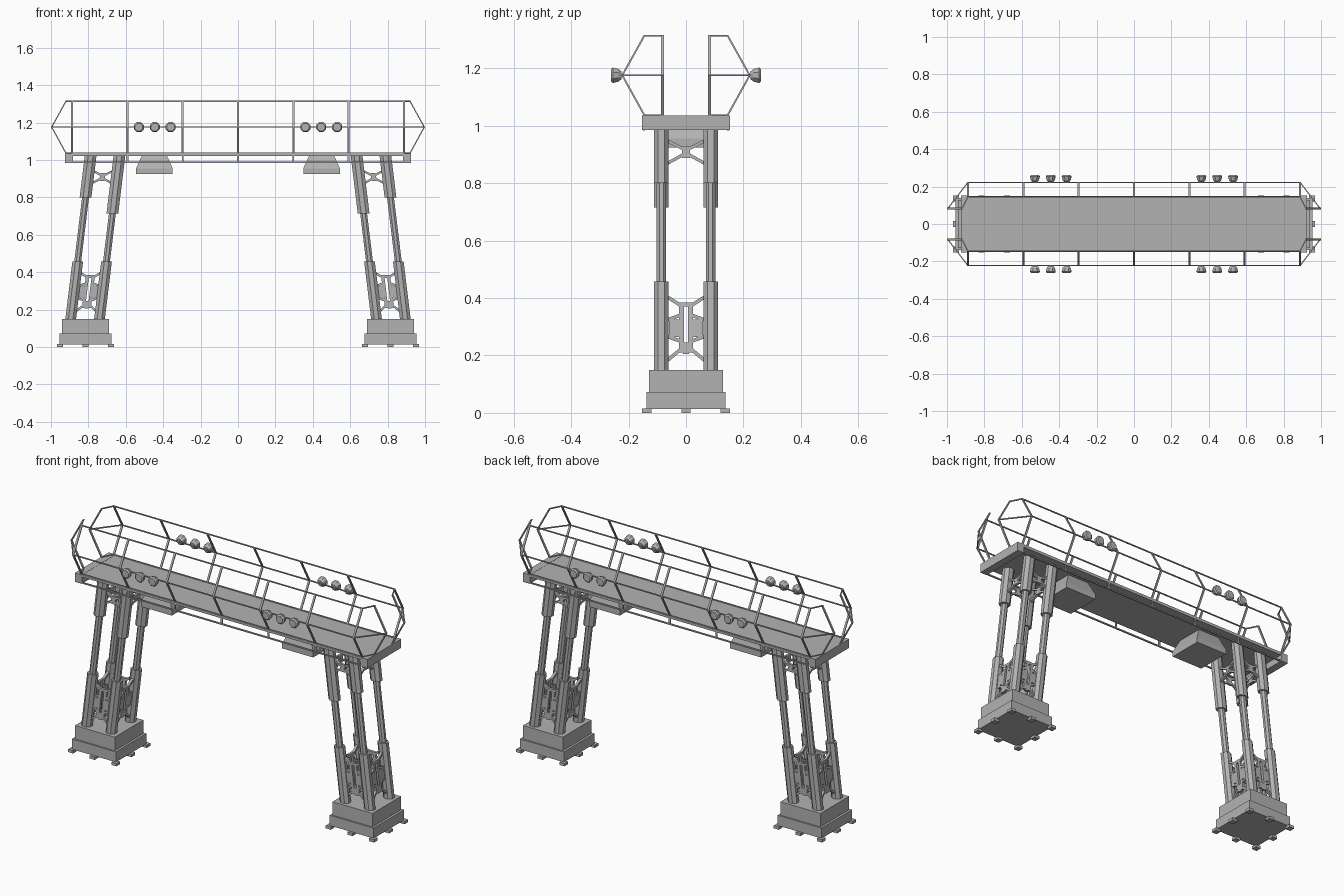
import bpy, bmesh, math
from mathutils import Vector

cube = bpy.data.objects.get("Cube")
if cube:
    bpy.data.objects.remove(cube, do_unlink=True)

grey = bpy.data.materials.new("steel grey")
grey.use_nodes = True
COLOUR = (0.45, 0.45, 0.45, 1)
grey.diffuse_color = COLOUR
grey.node_tree.nodes["Principled BSDF"].inputs["Base Color"].default_value = COLOUR


def finish(bm, name):
    bmesh.ops.dissolve_limit(bm, angle_limit=0.01, verts=bm.verts, edges=bm.edges)
    bmesh.ops.recalc_face_normals(bm, faces=bm.faces)
    mesh = bpy.data.meshes.new(name)
    bm.to_mesh(mesh)
    bm.free()
    mesh.materials.append(grey)
    bpy.context.collection.objects.link(bpy.data.objects.new(name, mesh))


def hull(bm, points):
    verts = [bm.verts.new(p) for p in points]
    bmesh.ops.convex_hull(bm, input=verts)


def box(bm, x0, x1, y0, y1, z0, z1):
    hull(bm, [(x, y, z) for x in (x0, x1) for y in (y0, y1) for z in (z0, z1)])


def beam(bm, p, q, side, wide, thick):
    # Rectangular bar from p to q; wide is measured along the side direction
    p, q = Vector(p), Vector(q)
    d = (q - p).normalized()
    up = d.cross(Vector(side)).normalized()
    across = up.cross(d)
    p, q = p - d * thick * 0.3, q + d * thick * 0.3
    hull(bm, [e + across * a * wide / 2 + up * b * thick / 2
              for e in (p, q) for a in (-1, 1) for b in (-1, 1)])


def path(bm, points, side, wide, thick):
    for p, q in zip(points, points[1:]):
        beam(bm, p, q, side, wide, thick)


# Deck with chamfered corners, end beams and lower side rails
bm = bmesh.new()
hull(bm, [(sx * x, sy * y, z) for sx in (-1, 1) for sy in (-1, 1)
          for x, y in ((0.925, 0.08), (0.888, 0.15)) for z in (1.022, 1.035)])
finish(bm, "deck")

POSTS = [i * 0.2957 for i in range(-3, 4)]
bm = bmesh.new()
for s in (-1, 1):
    x = s * 0.903
    box(bm, x - 0.022, x + 0.022, -0.153, 0.153, 0.985, 1.036)
    beam(bm, (-0.9, s * 0.146, 0.988), (0.9, s * 0.146, 0.988), (0, 1, 0), 0.008, 0.007)
    for x in POSTS:
        beam(bm, (x, s * 0.146, 0.988), (x, s * 0.146, 1.03), (1, 0, 0), 0.01, 0.006)
finish(bm, "deck_frame")

# Bulging guard rails, one on each long side, wrapping around the ends
LEVELS = [(1.037, 0.145, 0.888, 0.92), (1.176, 0.222, 0.888, 0.996), (1.314, 0.145, 0.888, 0.92)]
for s, name in ((-1, "front_railing"), (1, "back_railing")):
    bm = bmesh.new()
    for z, y, x, end in LEVELS:
        path(bm, [(-end, s * 0.082, z), (-x, s * y, z), (x, s * y, z), (end, s * 0.082, z)],
             (0, 0, 1), 0.006, 0.006)
    for x in POSTS:
        path(bm, [(x, s * y, z) for z, y, _, _ in LEVELS], (1, 0, 0), 0.011, 0.006)
    for e in (-1, 1):
        path(bm, [(e * end, s * 0.082, z) for z, _, _, end in LEVELS], (0, 1, 0), 0.011, 0.006)
    finish(bm, name)

# Round lamps in groups of three on the middle rails
bm = bmesh.new()
for sx in (-1, 1):
    for sy in (-1, 1):
        for x in (0.36, 0.445, 0.53):
            pts = []
            for y, r in ((0.225, 0.015), (0.235, 0.024), (0.255, 0.029), (0.262, 0.022)):
                for k in range(8):
                    a = math.tau * (k + 0.5) / 8
                    pts.append((sx * x + r * math.cos(a), sy * y, 1.176 + r * math.sin(a)))
            hull(bm, pts)
finish(bm, "lamps")

# Hoppers below the deck
bm = bmesh.new()
for s in (-1, 1):
    hull(bm, [(s * 0.447 + a * w, b * d, z) for a in (-1, 1) for b in (-1, 1)
              for w, d, z in ((0.064, 0.075, 1.03), (0.098, 0.1, 0.955), (0.098, 0.1, 0.925))])
finish(bm, "hoppers")


# Towers: u runs along x from the tower axis, which leans inwards
def lean(s, u, v, z):
    return Vector((s * (0.8175 - 0.122 * (z - 0.15) - u), v, z))


def tube(bm, s, u, v, z0, z1, ru, rv):
    pts = []
    for z in (z0, z1):
        for k in range(8):
            a = math.tau * (k + 0.5) / 8
            pts.append(lean(s, u + ru * math.cos(a), v + rv * math.sin(a), z))
    hull(bm, pts)


LEG_U, LEG_V = 0.077, 0.086


def brace(bm, s, place, side, arms, plates):
    # place maps a distance across the face and a height to a point
    for m in (-1, 1):
        for a, za, b, zb, w in arms:
            beam(bm, place(m * a, za), place(m * b, zb), side, 0.014, w)
        for a, b, z0, z1 in plates:
            off = Vector(side) * 0.007
            hull(bm, [place(m * c, z) + off * k for c in (a, b) for z in (z0, z1) for k in (-1, 1)])


LOW_ARMS = [(0.02, 0.375, 0.062, 0.402, 0.012), (0.02, 0.22, 0.062, 0.185, 0.012),
            (0.02, 0.34, 0.062, 0.325, 0.012), (0.02, 0.25, 0.062, 0.265, 0.012)]
LOW_PLATES = [(0.007, 0.024, 0.21, 0.385), (0, 0.01, 0.37, 0.385), (0, 0.01, 0.205, 0.245),
              (0.02, 0.06, 0.265, 0.325)]
TOP_ARMS = [(0, 0.915, 0.06, 0.945, 0.011), (0, 0.905, 0.06, 0.872, 0.011)]
TOP_PLATES = [(0, 0.014, 0.888, 0.93)]

for s, name in ((-1, "right"), (1, "left")):
    # Stepped footing with eight pads
    bm = bmesh.new()
    cx = s * 0.815
    box(bm, cx - 0.126, cx + 0.126, -0.129, 0.129, 0.07, 0.15)
    box(bm, cx - 0.139, cx + 0.139, -0.138, 0.138, 0.014, 0.073)
    for i in (-1, 0, 1):
        for j in (-1, 0, 1):
            if i or j:
                x, y = cx + i * 0.137, j * 0.137
                box(bm, x - 0.016, x + 0.016, y - 0.016, y + 0.016, 0, 0.016)
    finish(bm, name + "_footing")

    # Four legs, each a thin post between two sleeves
    bm = bmesh.new()
    for i in (-1, 1):
        for v in (-LEG_V, LEG_V):
            u = i * LEG_U
            tube(bm, s, u, v, 0.14, 1.025, 0.02, 0.018)
            tube(bm, s, u, v, 0.14, 0.458, 0.031, 0.028)
            tube(bm, s, u, v, 0.80 if i < 0 else 0.715, 1.025, 0.034, 0.028)
    finish(bm, name + "_tower_legs")

    # Braces on all four faces of the tower
    bm = bmesh.new()
    for m in (-1, 1):
        across_y = lambda c, z: lean(s, m * LEG_U, c, z)
        across_x = lambda c, z: lean(s, c * 1.0, m * LEG_V, z)
        for place, side in ((across_y, (1, 0, 0)), (across_x, (0, 1, 0))):
            brace(bm, s, place, side, LOW_ARMS, LOW_PLATES)
            brace(bm, s, place, side, TOP_ARMS, TOP_PLATES)
    finish(bm, name + "_tower_braces")
